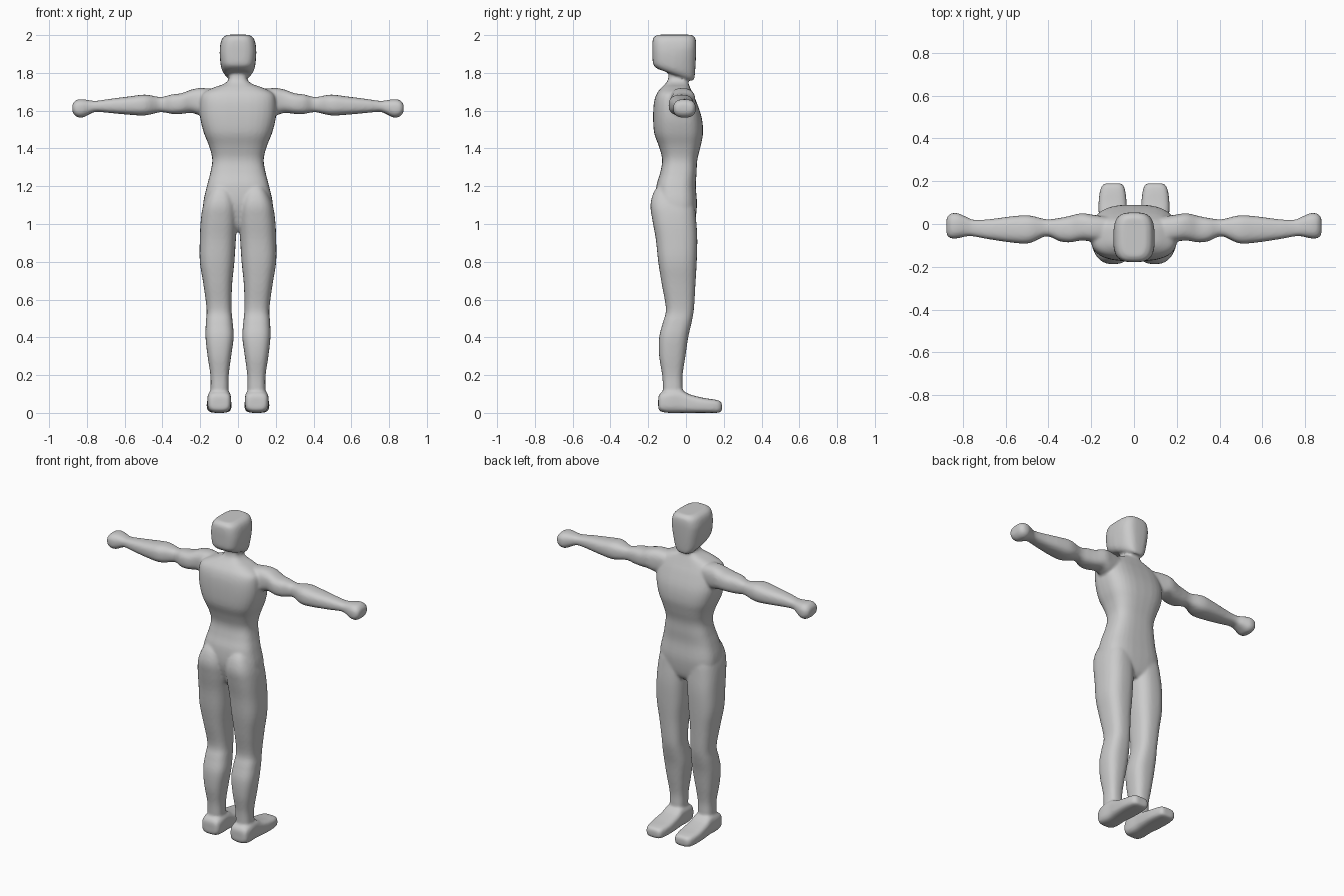
import bpy, bmesh
from math import sin, cos, tau, copysign

SEG, STEPS = 32, 4
bm = bmesh.new()


def smooth_rows(rows):
    """Catmull-Rom subdivision of a list of sections."""
    out = []
    for i in range(len(rows) - 1):
        quad = zip(rows[max(i - 1, 0)], rows[i], rows[i + 1], rows[min(i + 2, len(rows) - 1)])
        quad = list(quad)
        for k in range(STEPS):
            t = k / STEPS
            out.append([b + .5 * t * (c - a + t * (2 * a - 5 * b + 4 * c - d + t * (3 * (b - c) + d - a)))
                        for a, b, c, d in quad])
    return out + [list(rows[-1])]


def loft(axis, rows, power, side=1, warp=None):
    """Closed skin through rows (position, a_min, a_max, b_min, b_max)."""
    rings = []
    for t, a0, a1, b0, b1 in smooth_rows(rows):
        ring = []
        for i in range(SEG):
            c, s = cos(tau * i / SEG), sin(tau * i / SEG)
            a = (a0 + a1) / 2 + (a1 - a0) / 2 * copysign(abs(c) ** (2 / power), c)
            b = (b0 + b1) / 2 + (b1 - b0) / 2 * copysign(abs(s) ** (2 / power), s)
            p = {'x': (t, a, b), 'y': (a, t, b), 'z': (a, b, t)}[axis]
            if warp:
                p = warp(*p)
            ring.append(bm.verts.new((p[0] * side, p[1], p[2])))
        rings.append(ring)
    faces = [bm.faces.new(rings[0]), bm.faces.new(rings[-1])]
    for r, q in zip(rings, rings[1:]):
        for i in range(SEG):
            j = (i + 1) % SEG
            faces.append(bm.faces.new((r[i], r[j], q[j], q[i])))
    bmesh.ops.recalc_face_normals(bm, faces=faces)


# torso and neck: z, half width, back, chest
torso = [(.96, .10, -.10, .02), (1.0, .17, -.13, .045), (1.1, .185, -.16, .058),
         (1.2, .165, -.157, .052), (1.27, .147, -.137, .056), (1.34, .136, -.126, .06),
         (1.41, .152, -.143, .077), (1.48, .18, -.168, .09), (1.56, .2, -.174, .084),
         (1.64, .202, -.17, .058), (1.69, .188, -.155, .036), (1.722, .13, -.13, .022),
         (1.742, .075, -.11, .014), (1.77, .048, -.094, .01), (1.84, .046, -.09, .01)]
loft('z', [(z, -w, w, y0, y1) for z, w, y0, y1 in torso], 2.9)


# head, with the jaw sloping down to a narrower chin
def jaw(x, y, z):
    k = max(0, min(1, (1.93 - z) / .13))
    f = max(0, (y + .06) / .11)
    return x * (1 - .25 * k * f), y, z - .34 * k * (y + .06)


loft('z', [(1.79, -.062, .062, -.15, .035), (1.802, -.078, .078, -.17, .043),
           (1.83, -.09, .09, -.176, .048), (1.9, -.097, .097, -.178, .053),
           (1.955, -.093, .093, -.178, .054), (1.987, -.08, .08, -.172, .048),
           (2.002, -.055, .055, -.15, .028)], 3.2, warp=jaw)

for side in (1, -1):
    # leg with buttock
    loft('z', [(.04, .052, .145, -.12, -.02), (.13, .05, .145, -.122, -.018),
               (.2, .049, .146, -.126, -.018), (.3, .036, .161, -.142, -.003),
               (.4, .023, .172, -.142, .012), (.48, .028, .17, -.122, .03),
               (.55, .034, .166, -.106, .042), (.68, .031, .183, -.128, .05),
               (.8, .019, .202, -.147, .057), (.92, .011, .202, -.16, .06),
               (1.02, .004, .197, -.178, .054), (1.1, .008, .184, -.188, .045),
               (1.17, .03, .155, -.17, .02), (1.22, .06, .12, -.13, -.02)], 2.6, side)
    # foot
    loft('y', [(-.147, .06, .135, .025, .08), (-.135, .042, .155, .008, .105),
               (-.09, .036, .162, 0, .12), (-.03, .038, .16, 0, .122),
               (.02, .036, .163, 0, .098), (.09, .034, .166, 0, .08),
               (.15, .04, .16, 0, .071), (.178, .048, .15, .002, .064),
               (.19, .06, .135, .012, .052)], 3.4, side)
    # arm and fist
    loft('x', [(.1, -.09, .03, 1.59, 1.71), (.19, -.083, .043, 1.575, 1.72),
               (.245, -.077, .05, 1.588, 1.712), (.3, -.086, .038, 1.583, 1.692),
               (.35, -.08, .028, 1.583, 1.686), (.41, -.057, .022, 1.592, 1.672),
               (.49, -.09, .04, 1.575, 1.685), (.57, -.087, .036, 1.578, 1.676),
               (.68, -.071, .022, 1.588, 1.662), (.75, -.058, .02, 1.594, 1.652),
               (.785, -.058, .034, 1.582, 1.655), (.825, -.067, .051, 1.563, 1.661),
               (.855, -.067, .049, 1.568, 1.657), (.872, -.056, .036, 1.585, 1.642),
               (.877, -.04, .02, 1.6, 1.63)], 2.6, side)

mesh = bpy.data.meshes.new("body")
bm.to_mesh(mesh)
bm.free()
body = bpy.data.objects.new("body", mesh)
bpy.context.collection.objects.link(body)

# fuse the overlapping parts into one skin and soften the joins
fuse = body.modifiers.new("fuse", 'REMESH')
fuse.mode = 'VOXEL'
fuse.voxel_size = .008
fuse.use_smooth_shade = True
soft = body.modifiers.new("soften", 'SMOOTH')
soft.factor = .5
soft.iterations = 5
